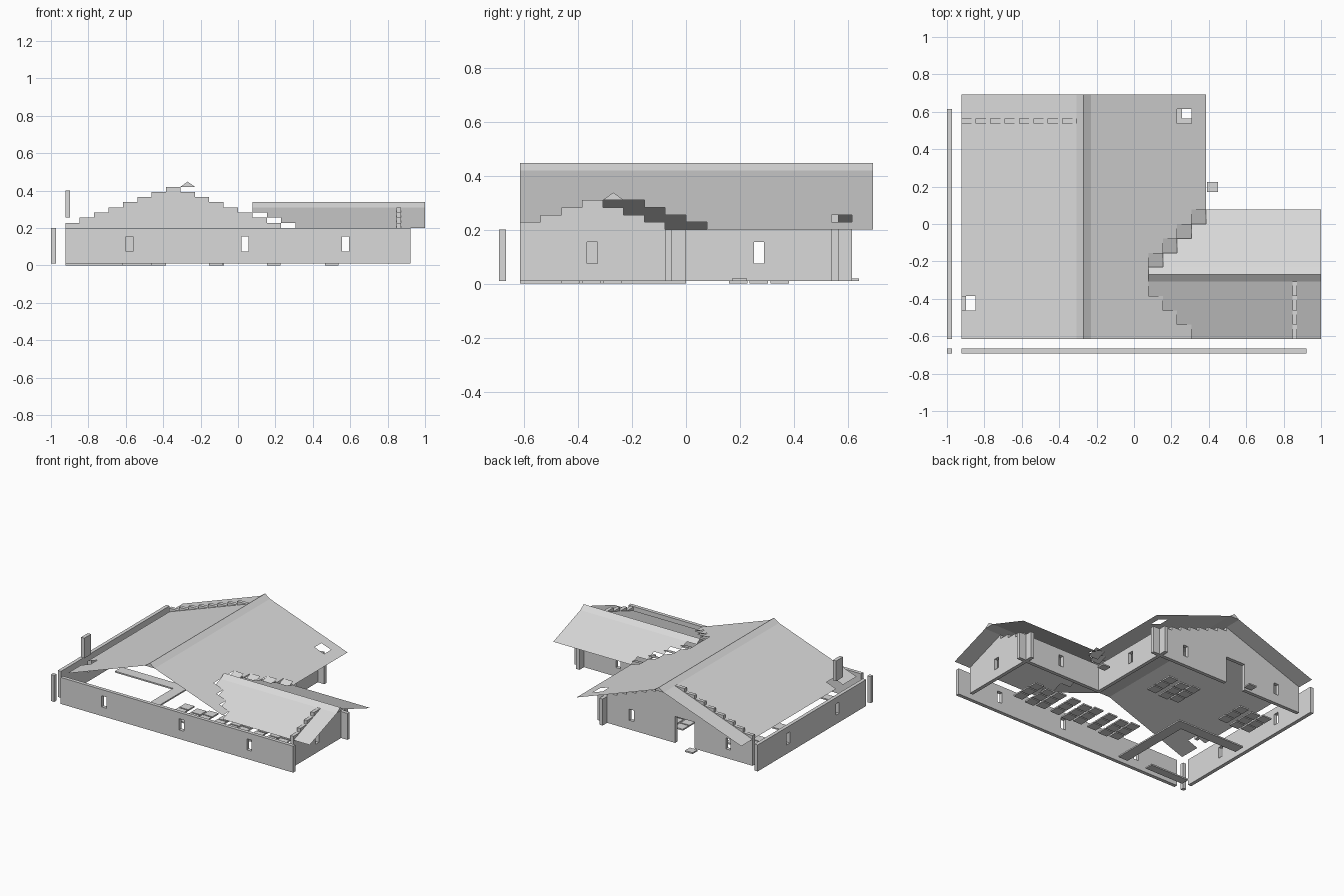
import bpy, bmesh

if "Cube" in bpy.data.objects:
    bpy.data.objects.remove(bpy.data.objects["Cube"], do_unlink=True)

U = 2 / 26            # plan module
STEP = 0.0275         # roof rise per module
BASE, EAVE = 0.01, 0.2
T = U / 3             # wall thickness
SILL, HEAD = 0.075, 0.155

grey = bpy.data.materials.new("plain light grey")
grey.use_nodes = True
grey.diffuse_color = (0.7, 0.7, 0.7, 1)
grey.node_tree.nodes["Principled BSDF"].inputs["Base Color"].default_value = (0.7, 0.7, 0.7, 1)


def gx(i):
    return -1 + U * i


def gy(j):
    return U * (j - 9)


def finish(name, bm):
    bmesh.ops.remove_doubles(bm, verts=bm.verts, dist=0.0001)
    mesh = bpy.data.meshes.new(name)
    bm.to_mesh(mesh)
    bm.free()
    mesh.materials.append(grey)
    obj = bpy.data.objects.new(name, mesh)
    bpy.context.collection.objects.link(obj)
    return obj


def face(bm, points):
    return bm.faces.new([bm.verts.new(p) for p in points])


def extrude_profile(bm, points, offset):
    """Close a planar outline into a solid along offset."""
    f = face(bm, points)
    new = bmesh.ops.extrude_face_region(bm, geom=[f], use_keep_orig=True)
    verts = [g for g in new["geom"] if isinstance(g, bmesh.types.BMVert)]
    bmesh.ops.translate(bm, verts=verts, vec=offset)
    bmesh.ops.recalc_face_normals(bm, faces=bm.faces)


def add_box(bm, x0, x1, y0, y1, z0, z1):
    part = bmesh.new()
    extrude_profile(part, [(x0, y0, z0), (x1, y0, z0), (x1, y1, z0), (x0, y1, z0)], (0, 0, z1 - z0))
    mesh = bpy.data.meshes.new("piece")
    part.to_mesh(mesh)
    part.free()
    bm.from_mesh(mesh)
    bpy.data.meshes.remove(mesh)


def box(name, *size):
    bm = bmesh.new()
    add_box(bm, *size)
    return finish(name, bm)


def wall(name, axis, pos, start, end, openings):
    """Straight wall along axis with openings given as (from, to, sill, head)."""
    bm = bmesh.new()

    def piece(a, b, z0, z1):
        if b - a < 0.001 or z1 - z0 < 0.001:
            return
        if axis == "x":
            add_box(bm, a, b, pos, pos + T, z0, z1)
        else:
            add_box(bm, pos, pos + T, a, b, z0, z1)

    at = start
    for a, b, sill, head in sorted(openings):
        piece(at, a, BASE, EAVE)
        piece(a, b, BASE, sill)
        piece(a, b, head, EAVE)
        at = b
    piece(at, end, BASE, EAVE)
    return finish(name, bm)


def window(centre):
    return (centre - 0.019, centre + 0.019, SILL, HEAD)


def stepped_gable(name, axis, pos, start, count):
    """Stepped wall top, one module per step, rising then falling."""
    tops = list(range(1, count + 1)) + list(range(count - 1, 0, -1))
    line = [(start, EAVE)]
    for n, level in enumerate(tops):
        z = EAVE + STEP * level
        line += [(start + n * U, z), (start + (n + 1) * U, z)]
    line.append((start + len(tops) * U, EAVE))
    bm = bmesh.new()
    if axis == "x":
        extrude_profile(bm, [(a, pos, z) for a, z in line], (0, T, 0))
    else:
        extrude_profile(bm, [(pos, a, z) for a, z in line], (T, 0, 0))
    return finish(name, bm)


# Walls
wall("front_wall", "x", gy(0), gx(1), gx(25), [window(-0.58), window(0.037), window(0.574)])
wall("west_wall", "y", gx(0), gy(1), gy(17), [window(-0.29), window(0.27)])
wall("back_wall", "x", gy(16), gx(1), gx(17),
     [window(0.037), window(-0.73), (gx(7), gx(9), BASE, EAVE)])
wall("hall_east_wall", "y", gx(16), gy(8), gy(17), [window(0.27)])
wall("wing_back_wall", "x", gy(8), gx(16), gx(25), [window(0.574)])
wall("wing_end_wall", "y", gx(24), gy(1), gy(9), [window(-0.347)])
box("corner_post", gx(0), gx(0) + T, gy(0), gy(0) + T, BASE, EAVE)

# Stepped gables
stepped_gable("hall_gable", "x", gy(16), gx(1), 8)
stepped_gable("wing_gable", "y", gx(24), gy(1), 4)

# Roof sheets, laid module by module around the valley and two openings


def hall_height(i):
    return EAVE + STEP * min(i - 1, 18 - i)


def wing_height(j):
    return EAVE + STEP * min(j - 1, 10 - j)


def under_wing(i, j):
    if j <= 4:
        return i >= 18 - j
    return j <= 9 and i >= max(14, j + 8)


hall, wing, valley = bmesh.new(), bmesh.new(), bmesh.new()
for j in range(1, 18):
    for i in range(1, 26):
        ring = [(i, j), (i + 1, j), (i + 1, j + 1), (i, j + 1)]
        if not under_wing(i, j):
            if i < 18 and i != 9 and (i, j) not in ((1, 3), (16, 16)):
                face(hall, [(gx(a), gy(b), hall_height(a)) for a, b in ring])
        elif j >= 6 and i == j + 8:
            face(valley, [(gx(a), gy(b), EAVE + STEP * (9 - j + b - j)) for a, b in ring])
        elif j != 5:
            face(wing, [(gx(a), gy(b), wing_height(b)) for a, b in ring])
finish("hall_roof", hall)
finish("wing_roof", wing)
finish("valley_tiles", valley)

# Ridge caps
bm = bmesh.new()
z = hall_height(9)
extrude_profile(bm, [(gx(9), gy(1), z), (gx(10), gy(1), z), (gx(9.5), gy(1), z + STEP)], (0, 17 * U, 0))
finish("hall_ridge_cap", bm)
bm = bmesh.new()
z = wing_height(5)
extrude_profile(bm, [(gx(14), gy(5), z), (gx(14), gy(6), z), (gx(14), gy(5.5), z + STEP)], (12 * U, 0, 0))
finish("wing_ridge_cap", bm)

# Chimney and doorsteps
box("chimney", gx(1), gx(1) + T, gy(3), gy(4), 0.255, 0.4)
box("side_doorstep", 0.39, 0.45, 0.17, 0.225, BASE, 0.02)
box("back_doorstep", -0.5, -0.44, 0.585, 0.64, BASE, 0.02)

# Bar counter and back shelf
bm = bmesh.new()
add_box(bm, gx(1), gx(8), gy(8), gy(9), 0, BASE)
add_box(bm, gx(7), gx(8), gy(1), gy(8), 0, BASE)
finish("bar_counter", bm)
box("back_shelf", gx(1), gx(5), gy(1), gy(1) + 0.06, 0, BASE)

# Table groups: a central table flanked by bench tiles
for x, y in ((0.5, -0.35), (0.19, -0.35), (-0.12, -0.35), (-0.11, 0.27), (-0.71, 0.27)):
    bm = bmesh.new()
    for col in (-1, 0, 1):
        for row in (-1, 0, 1):
            cx, cy = x + col * 0.095, y + row * U
            low = 0 if col == 0 else BASE
            add_box(bm, cx - 0.036, cx + 0.036, cy - 0.034, cy + 0.034, low, low + BASE)
    finish("table_and_benches", bm)
